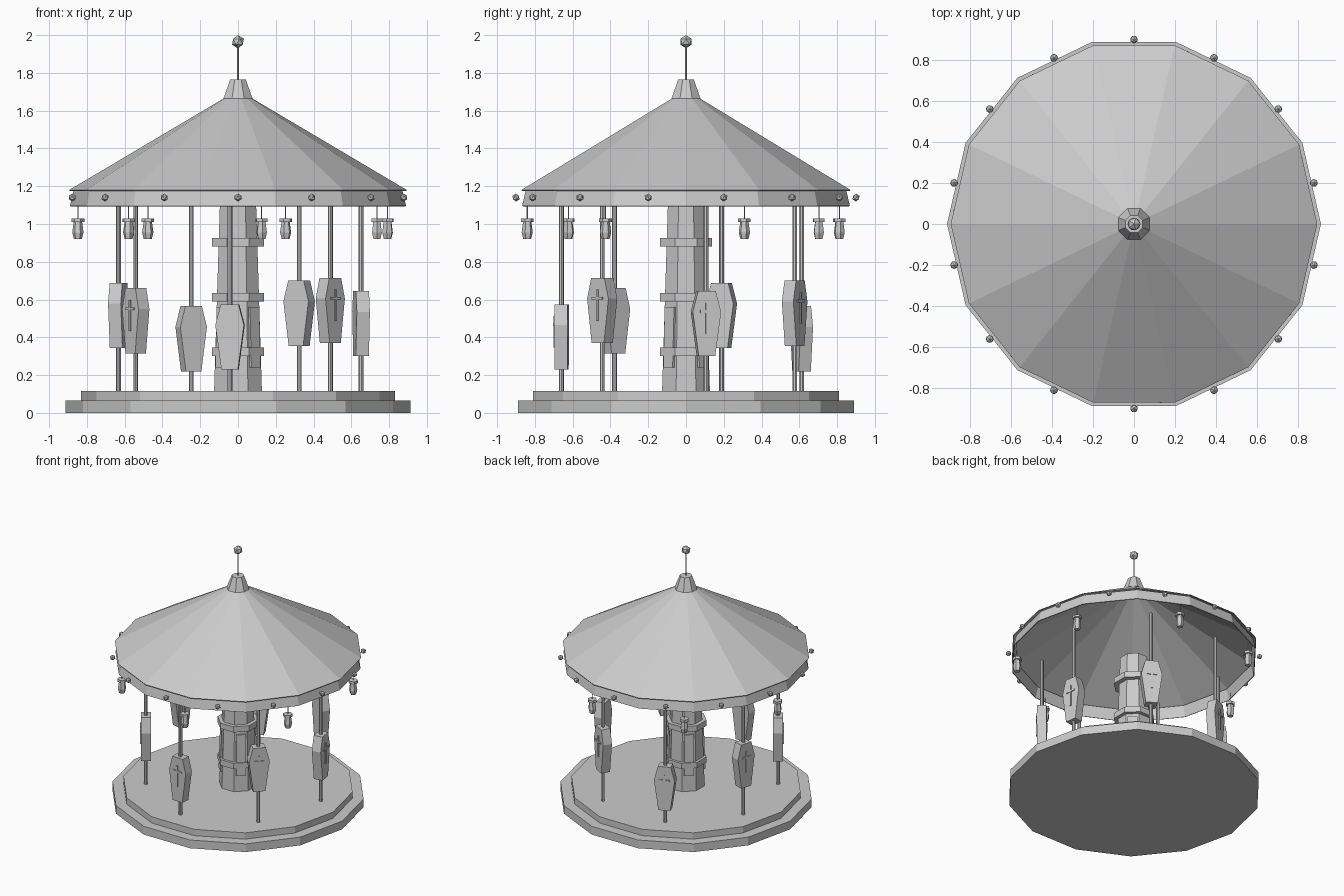
import bpy, bmesh
from math import sin, cos, pi, radians, atan2
from mathutils import Matrix, Vector

cube = bpy.data.objects.get("Cube")
if cube:
    bpy.data.objects.remove(cube, do_unlink=True)

grey = bpy.data.materials.new("plain_grey")
grey.use_nodes = True
GREY = (0.6, 0.6, 0.6, 1)
grey.diffuse_color = GREY
grey.node_tree.nodes["Principled BSDF"].inputs["Base Color"].default_value = GREY


def make_mesh(name, bm):
    bmesh.ops.recalc_face_normals(bm, faces=bm.faces)
    mesh = bpy.data.meshes.new(name)
    bm.to_mesh(mesh)
    bm.free()
    mesh.materials.append(grey)
    return mesh


def place(name, mesh, loc=(0, 0, 0), turn=0.0):
    ob = bpy.data.objects.new(name, mesh)
    ob.location = loc
    ob.rotation_euler.z = turn
    bpy.context.collection.objects.link(ob)
    return ob


def lathe(name, profile, sides, phase=0.0, closed=True):
    """Faceted turned shape from (radius, height) pairs."""
    bm = bmesh.new()
    rings = []
    for r, z in profile:
        angles = [phase + 2 * pi * i / sides for i in range(sides)]
        rings.append([bm.verts.new((r * cos(a), r * sin(a), z)) for a in angles])
    for low, high in zip(rings, rings[1:]):
        for i in range(sides):
            j = (i + 1) % sides
            bm.faces.new((low[i], low[j], high[j], high[i]))
    if closed:
        bm.faces.new(rings[0])
        bm.faces.new(rings[-1])
    return make_mesh(name, bm)


def add_box(bm, size, centre):
    bmesh.ops.create_cube(bm, size=1, matrix=Matrix.Translation(centre) @ Matrix.Diagonal((*size, 1)))


def ball(name, radius):
    bm = bmesh.new()
    bmesh.ops.create_icosphere(bm, subdivisions=1, radius=radius)
    return make_mesh(name, bm)


def polar(radius, angle, z=0.0):
    return (radius * cos(angle), radius * sin(angle), z)


SIDES = 14
SEATS = 7
FLAT = pi / 8  # turns an octagon so a flat side faces forward
FLOOR = 0.115
EAVES = 1.095

# Stepped platform
place("platform_base", lathe("platform_base", [(0.912, 0), (0.912, 0.065)], SIDES))
place("platform_step", lathe("platform_step", [(0.832, 0.065), (0.832, FLOOR)], SIDES))

# Roof canopy and hanging valance, both thin shells
for name, profile in (("roof", [(0.894, 1.18), (0.07, 1.668)]),
                      ("valance", [(0.89, EAVES), (0.87, 1.18)])):
    shell = place(name, lathe(name, profile, SIDES, closed=False))
    mod = shell.modifiers.new("thickness", "SOLIDIFY")
    mod.thickness = 0.006
    mod.offset = -1

# Roof cap, spire and finial
place("roof_cap", lathe("roof_cap", [(0.083, 1.665), (0.045, 1.765)], 8, FLAT))
place("spire", lathe("spire", [(0.005, 1.76), (0.005, 1.96)], 6))
place("finial", ball("finial", 0.035), (0, 0, 1.965))

# Tapered centre column with bands and panels
LOW, TOP = 0.137, 0.104
place("column", lathe("column", [(LOW, FLOOR), (TOP, 1.1)], 8, FLAT))
for i, z in enumerate((0.30, 0.59, 0.88)):
    band = lathe("column_band", [(0.15, z), (0.15, z + 0.045)], 8, FLAT)
    place(f"column_band_{i + 1}", band)

bm = bmesh.new()
add_box(bm, (0.02, 0.07, 0.32), (0, 0, 0))
panel = make_mesh("column_panel", bm)
for i in range(4):
    a = pi / 4 + i * pi / 2
    ob = place(f"column_panel_{i + 1}", panel, polar(0.12, a, 0.4), a)
    ob.rotation_euler.y = -atan2(LOW - TOP, 1.0)

# Rim bulbs, one in the middle of each roof side
bulb = ball("rim_bulb", 0.021)
for i in range(SIDES):
    a = (i + 0.5) * 2 * pi / SIDES
    place(f"rim_bulb_{i + 1}", bulb, polar(0.9, a, 1.14), a)

# Coffin seat: tapered hexagonal box, its outer face towards local +x
DEPTH = 0.07
half = [(0.044, 0), (0.076, 0.235), (0.047, 0.345)]
outline = half + [(-y, z) for y, z in reversed(half)]
bm = bmesh.new()
back = bm.faces.new([bm.verts.new((-DEPTH / 2, y, z)) for y, z in outline])
ext = bmesh.ops.extrude_face_region(bm, geom=[back], use_keep_orig=True)
moved = [v for v in ext["geom"] if isinstance(v, bmesh.types.BMVert)]
bmesh.ops.translate(bm, verts=moved, vec=Vector((DEPTH, 0, 0)))
coffin = make_mesh("coffin_seat", bm)

# Raised cross for the seat front
bm = bmesh.new()
add_box(bm, (0.014, 0.014, 0.165), (DEPTH / 2, 0, 0.2))
add_box(bm, (0.014, 0.074, 0.014), (DEPTH / 2, 0, 0.237))
cross = make_mesh("seat_cross", bm)

pole = lathe("pole", [(0.013, FLOOR), (0.013, 1.11)], 8)
heights = (0.30, 0.355, 0.22, 0.343, 0.315, 0.23, 0.37)
for i, z in enumerate(heights):
    a = radians(9.2) + i * 2 * pi / SEATS
    spot = polar(0.66, a, z)
    place(f"pole_{i + 1}", pole, polar(0.66, a), a)
    place(f"coffin_seat_{i + 1}", coffin, spot, a)
    place(f"seat_cross_{i + 1}", cross, spot, a)

# Hanging lanterns under the eaves
lantern = lathe("lantern", [(0.021, 0.92), (0.03, 0.955), (0.022, 1.012)], 6)
lid = lathe("lantern_lid", [(0.034, 1.01), (0.034, 1.03)], 6)
wire = lathe("lantern_wire", [(0.003, 1.03), (0.003, 1.11)], 4)
for i in range(SEATS):
    a = radians(-30.1) + i * -2 * pi / SEATS
    for name, mesh in (("lantern", lantern), ("lantern_lid", lid), ("lantern_wire", wire)):
        place(f"{name}_{i + 1}", mesh, polar(0.85, a), a)
